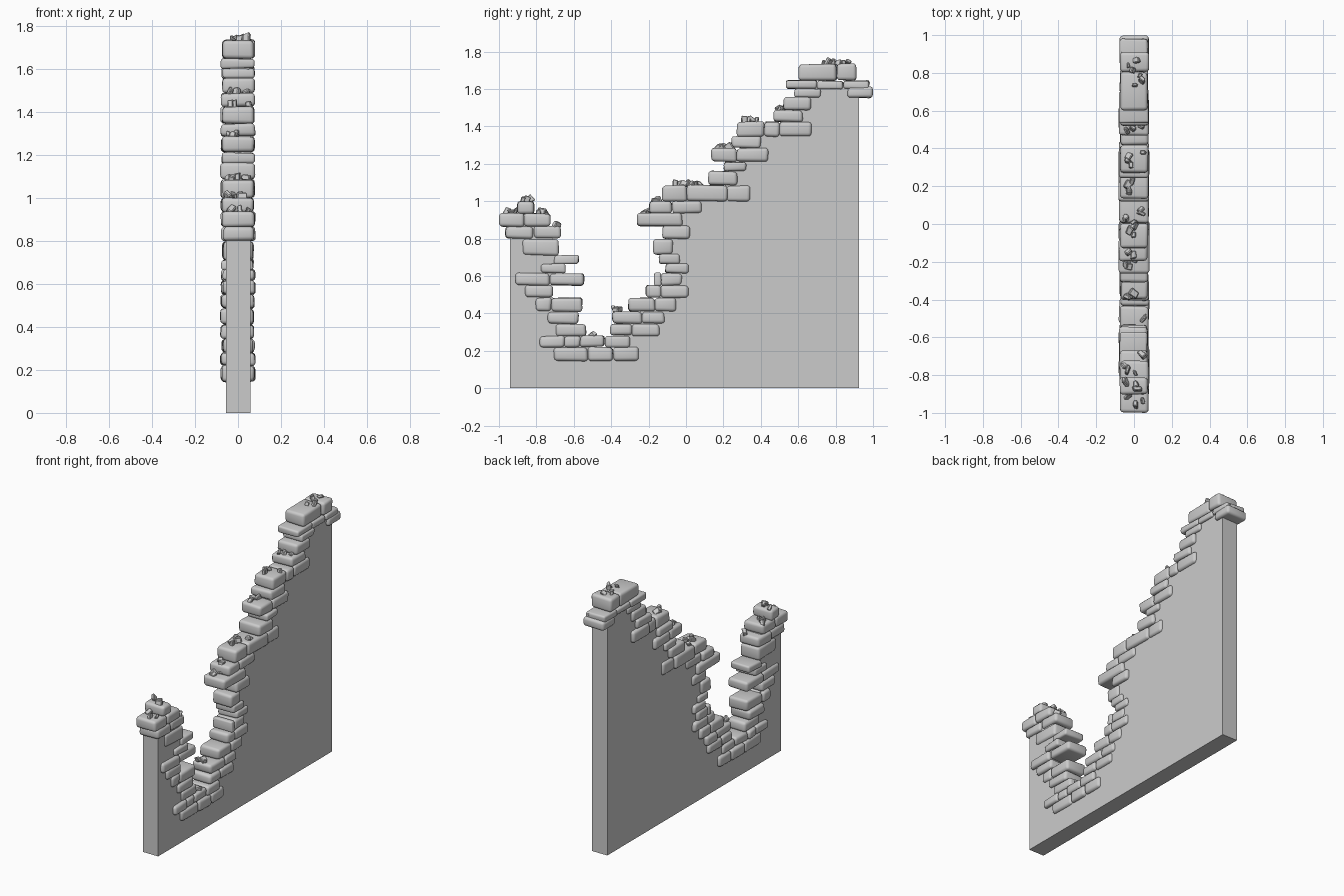
import bpy, bmesh, random
from mathutils import Vector, Matrix, Euler

random.seed(7)

# Each course: bottom z, top z, then the y joints between neighbouring bricks
LEFT_COURSES = [
    (.93, 1.0, -.90, -.81), (.865, .935, -1.0, -.865, -.725), (.80, .868, -.965, -.815, -.67),
    (.71, .80, -.875, -.68), (.665, .71, -.705, -.575), (.615, .665, -.775, -.645),
    (.55, .615, -.91, -.73, -.545), (.485, .55, -.86, -.71), (.41, .485, -.805, -.72, -.555),
    (.345, .41, -.74, -.575), (.28, .345, -.695, -.535),
    (.22, .28, -.78, -.65, -.565, -.435, -.30), (.145, .22, -.705, -.525, -.39, -.255),
]
RIGHT_COURSES = [
    (.28, .345, -.405, -.29, -.14), (.345, .41, -.395, -.235, -.115), (.41, .485, -.31, -.165, -.055),
    (.485, .55, -.215, -.135, .015), (.55, .615, -.17, -.135, -.02), (.615, .665, -.11, .015),
    (.665, .715, -.145, -.035), (.715, .80, -.175, -.07), (.80, .87, -.125, .02),
    (.865, .935, -.26, -.02), (.935, 1.0, -.195, -.075, .085), (1.0, 1.085, -.13, .005, .22, .345),
    (1.085, 1.16, .12, .275), (1.16, 1.21, .20, .325), (1.21, 1.285, .135, .27, .44),
    (1.285, 1.345, .245, .40), (1.345, 1.425, .27, .42, .50, .67), (1.425, 1.485, .47, .625),
    (1.485, 1.555, .52, .67), (1.555, 1.60, .58, .72), (1.55, 1.612, .865, 1.0),
    (1.60, 1.645, .535, .70, .84, .98), (1.645, 1.735, .60, .805, .91),
]
# Wall outline in y, z, running inside the brick edge
OUTLINE = [
    (-.94, 0), (.925, 0), (.925, 1.62), (.65, 1.62), (.62, 1.55), (.55, 1.45), (.45, 1.38),
    (.30, 1.30), (.23, 1.18), (.20, 1.04), (-.05, 1.03), (-.08, .90), (-.10, .78), (-.09, .70),
    (-.08, .60), (-.12, .50), (-.20, .45), (-.28, .38), (-.33, .28), (-.38, .20), (-.50, .20),
    (-.57, .28), (-.62, .42), (-.72, .49), (-.72, .56), (-.68, .65), (-.70, .75), (-.74, .90),
    (-.94, .90),
]
# Rubble piles: y start, y end, surface z, number of stones
PILES = [
    (-.97, -.90, .935, 3), (-.88, -.83, 1.0, 3), (-.80, -.74, .935, 3), (-.70, -.68, .868, 1),
    (-.51, -.49, .28, 1), (-.39, -.36, .415, 2), (-.23, -.18, .935, 3), (-.17, -.14, 1.0, 2),
    (-.07, .09, 1.085, 7), (.16, .24, 1.285, 4), (.30, .39, 1.425, 4), (.49, .52, 1.485, 3),
    (.60, .60, 1.60, 1), (.72, .88, 1.735, 6), (.93, .97, 1.612, 2),
]


def make_object(name, bm):
    bmesh.ops.recalc_face_normals(bm, faces=bm.faces)
    mesh = bpy.data.meshes.new(name)
    bm.to_mesh(mesh)
    bm.free()
    ob = bpy.data.objects.new(name, mesh)
    bpy.context.collection.objects.link(ob)
    return ob


def jitter(v, a):
    v.co += Vector([random.uniform(-a, a) for _ in range(3)])


def add_brick(bm, y0, y1, z0, z1):
    """A worn block: skewed box with rounded edges"""
    x0, x1 = -random.uniform(.07, .081), random.uniform(.07, .081)
    verts = bmesh.ops.create_cube(bm, size=1)['verts']
    for v in verts:
        v.co = Vector((x1 if v.co.x > 0 else x0,
                       y1 if v.co.y > 0 else y0,
                       z1 if v.co.z > 0 else z0))
        jitter(v, .004)
        v.co.y = max(-1, min(1, v.co.y))
    edges = list({e for v in verts for e in v.link_edges})
    width = min(.018, .28 * (z1 - z0), .28 * (y1 - y0))
    bmesh.ops.bevel(bm, geom=edges, offset=width, offset_type='OFFSET',
                    segments=3, profile=.5, affect='EDGES')


def add_stone(bm, y, z):
    """A small angular chip"""
    s = random.uniform(.018, .028)
    rot = Euler([random.uniform(0, 6.28) for _ in range(3)]).to_matrix().to_4x4()
    m = (Matrix.Translation((random.uniform(-.055, .055), y, z + .003)) @ rot
         @ Matrix.Diagonal((s * 1.3, s, s * .65, 1)))
    verts = bmesh.ops.create_cube(bm, size=1.3, matrix=m)['verts']
    for v in verts:
        jitter(v, .005)
    bmesh.ops.bevel(bm, geom=list({e for v in verts for e in v.link_edges}),
                    offset=.004, segments=1, profile=.5, affect='EDGES')


# Plain wall slab
bm = bmesh.new()
face = bm.faces.new([bm.verts.new((-.056, y, z)) for y, z in OUTLINE])
ext = bmesh.ops.extrude_face_region(bm, geom=[face])
for g in ext['geom']:
    if isinstance(g, bmesh.types.BMVert):
        g.co.x = .058
make_object("wall_slab", bm)

# Broken brick edge, descending side and ascending side
for name, courses in (("left_edge_bricks", LEFT_COURSES), ("right_edge_bricks", RIGHT_COURSES)):
    bm = bmesh.new()
    for z0, z1, *joints in courses:
        for y0, y1 in zip(joints, joints[1:]):
            add_brick(bm, y0, y1, z0, z1)
    ob = make_object(name, bm)
    bpy.ops.object.select_all(action='DESELECT')
    ob.select_set(True)
    bpy.context.view_layer.objects.active = ob
    bpy.ops.object.shade_smooth_by_angle(angle=.7)

# Loose rubble lying on the ledges
bm = bmesh.new()
for y0, y1, z, count in PILES:
    for i in range(count):
        t = (i + .5) / count
        add_stone(bm, y0 + (y1 - y0) * t, z + random.uniform(0, .007))
make_object("rubble", bm)
